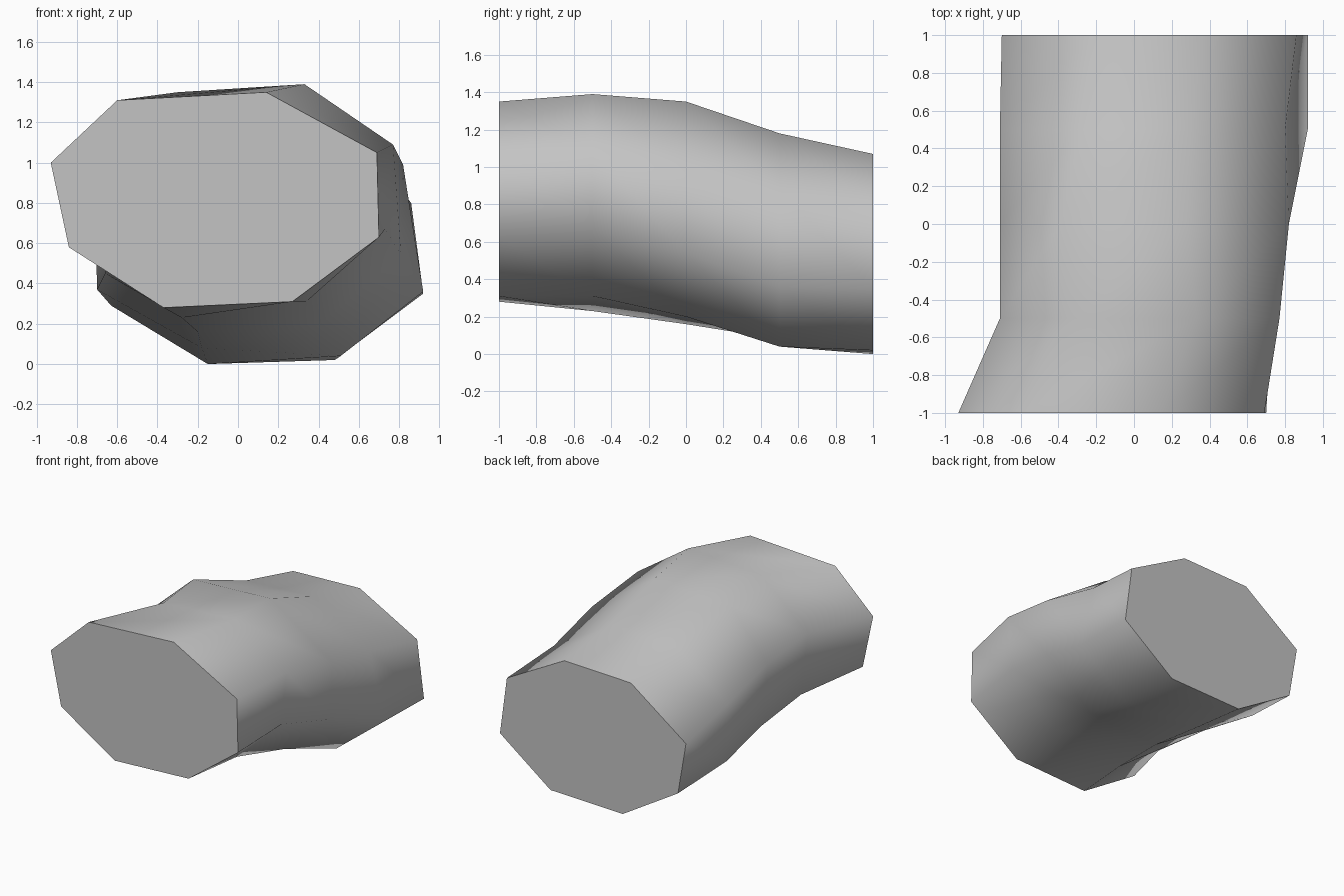
import bpy
import bmesh

# Remove the default object
default_cube = bpy.data.objects.get("Cube")
if default_cube:
    bpy.data.objects.remove(default_cube, do_unlink=True)


def make_material(name, colour):
    material = bpy.data.materials.new(name)
    material.use_nodes = True
    material.diffuse_color = colour
    shader = next(n for n in material.node_tree.nodes if n.type == "BSDF_PRINCIPLED")
    shader.inputs["Base Color"].default_value = colour
    return material


def loft_rings(name, rings, material):
    """Join equal-sided (x, z) sections, spaced evenly along y, into a capped tube."""
    bm = bmesh.new()
    last = len(rings) - 1
    loops = []
    for step, ring in enumerate(rings):
        y = 2 * step / last - 1
        loops.append([bm.verts.new((x, y, z)) for x, z in ring])

    # Smooth side walls between neighbouring sections
    sides = len(loops[0])
    for near, far in zip(loops, loops[1:]):
        for i in range(sides):
            j = (i + 1) % sides
            wall = bm.faces.new((near[i], near[j], far[j], far[i]))
            wall.smooth = True

    # Flat end caps with crisp borders
    for loop in (loops[0], loops[last]):
        cap = bm.faces.new(loop)
        cap.smooth = False
        for edge in cap.edges:
            edge.smooth = False

    bmesh.ops.recalc_face_normals(bm, faces=bm.faces[:])
    mesh = bpy.data.meshes.new(name)
    bm.to_mesh(mesh)
    bm.free()
    mesh.materials.append(material)
    body = bpy.data.objects.new(name, mesh)
    bpy.context.scene.collection.objects.link(body)
    return body


# Eight-sided sections from front to back, clockwise from the upper left corner
front_section = [(-.93, 1), (-.6, 1.31), (.14, 1.35), (.69, 1.05),
                 (.7, .63), (.27, .31), (-.37, .28), (-.84, .58)]
front_bend = [(-.71, 1), (-.3, 1.35), (.33, 1.39), (.77, 1.09),
              (.73, .67), (.34, .31), (-.28, .23), (-.65, .5)]
middle_section = [(-.71, .95), (-.39, 1.32), (.28, 1.35), (.82, .99),
                  (.81, .54), (.41, .2), (-.2, .16), (-.66, .45)]
back_bend = [(-.71, .82), (-.28, 1.15), (.3, 1.18), (.8, .88),
             (.92, .36), (.51, .04), (-.18, .08), (-.7, .37)]
back_section = [(-.7, .7), (-.22, 1.05), (.36, 1.07), (.86, .8),
                (.92, .35), (.48, .02), (-.15, 0), (-.63, .29)]

# Bent tube body
grey = make_material("plain grey", (.55, .55, .55, 1))
loft_rings("bent_tube",
           [front_section, front_bend, middle_section, back_bend, back_section],
           grey)
